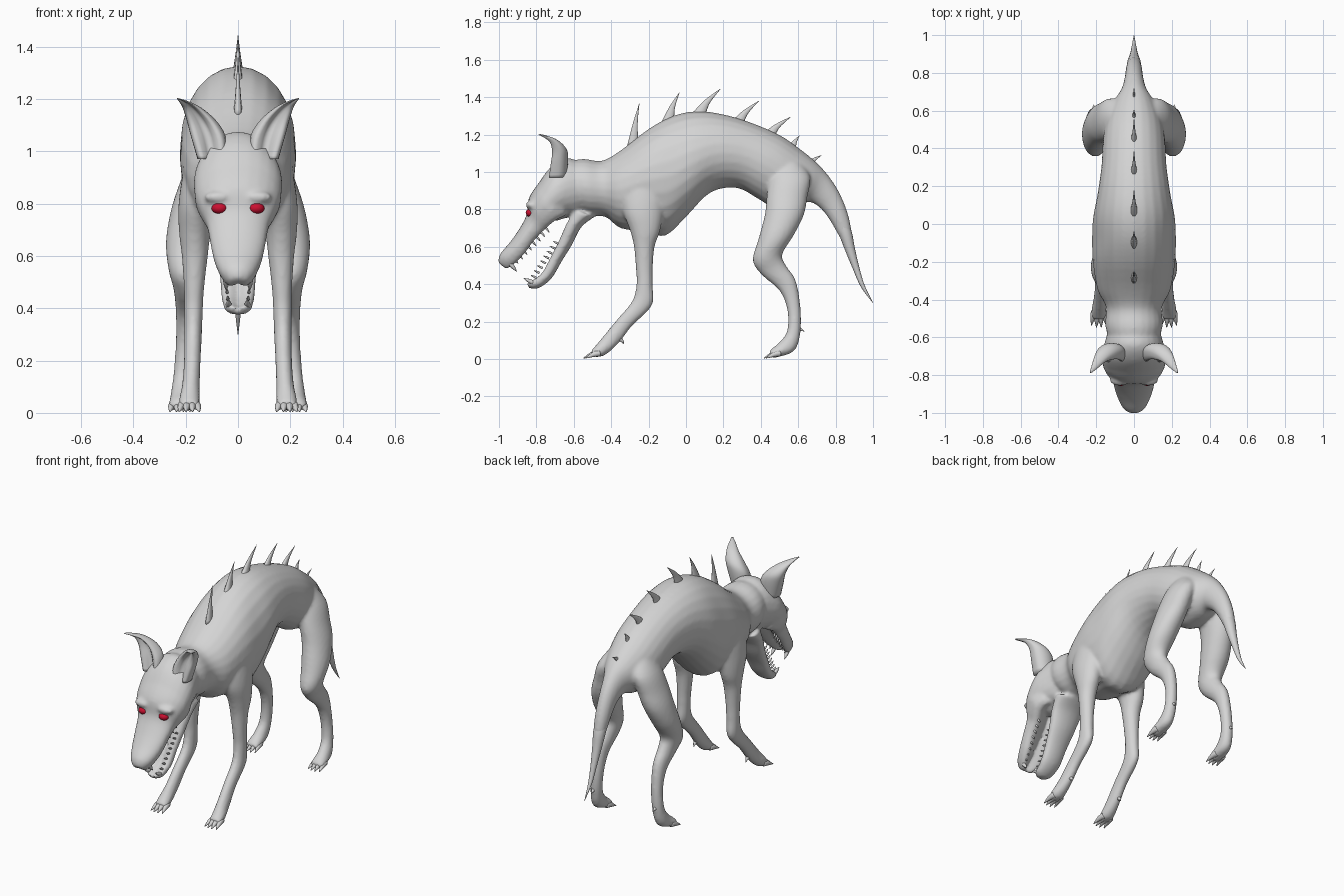
import bpy
import bmesh
import math
from mathutils import Vector, Matrix

default_cube = bpy.data.objects.get("Cube")
if default_cube:
    bpy.data.objects.remove(default_cube, do_unlink=True)


def make_material(name, colour):
    material = bpy.data.materials.new(name)
    material.use_nodes = True
    material.diffuse_color = colour
    material.node_tree.nodes["Principled BSDF"].inputs["Base Color"].default_value = colour
    return material


hide_grey = make_material("hide grey", (.66, .66, .66, 1))
eye_red = make_material("eye red", (.6, .005, .03, 1))


def finish(bm, name, material=hide_grey, mirror=False):
    """Turn a bmesh into a smooth shaded object, optionally mirrored across x."""
    bmesh.ops.recalc_face_normals(bm, faces=bm.faces)
    for face in bm.faces:
        face.smooth = True
    mesh = bpy.data.meshes.new(name)
    bm.to_mesh(mesh)
    bm.free()
    mesh.materials.append(material)
    obj = bpy.data.objects.new(name, mesh)
    bpy.context.scene.collection.objects.link(obj)
    if mirror:
        obj.modifiers.new("mirror", 'MIRROR')
    return obj


def add_rings(bm, rings, dent=0, count=24):
    """Skin a run of elliptical rings; dent hollows the +v side between two rims."""
    previous = None
    for centre, u, v in rings:
        loop = []
        for i in range(count):
            angle = math.tau * i / count
            s = math.sin(angle)
            if s > 0:
                s += dent * (abs(math.sin(2 * angle)) - s)
            loop.append(bm.verts.new(centre + u * math.cos(angle) + v * s))
        if previous:
            for i in range(count):
                j = (i + 1) % count
                bm.faces.new((previous[i], previous[j], loop[j], loop[i]))
        else:
            bm.faces.new(loop[::-1])
        previous = loop
    bm.faces.new(previous)


def resample(rows, steps=4):
    """Smooth spline through rows of numbers."""
    result = []
    last = len(rows) - 1
    for i in range(last):
        a, b, c, d = (rows[max(0, min(last, i + k))] for k in (-1, 0, 1, 2))
        for step in range(steps):
            t = step / steps
            result.append([q + t / 2 * (r - p + t * (2*p - 5*q + 4*r - s + t * (3*(q - r) + s - p)))
                           for p, q, r, s in zip(a, b, c, d)])
    result.append(list(rows[-1]))
    return result


def loft(bm, rows, sides=(1,), dent=0):
    """Each row: outline point y z, opposite outline point y z, centre x, half width."""
    for side in sides:
        rings = []
        for y1, z1, y2, z2, x, width in resample(rows):
            first, second = Vector((0, y1, z1)), Vector((0, y2, z2))
            centre = (first + second) / 2 + Vector((x * side, 0, 0))
            rings.append((centre, Vector((width, 0, 0)), (first - second) / 2))
        add_rings(bm, rings, dent)


def horn(bm, points, radii, flat=1, count=10):
    """Tapered tube along a path; flat scales its width across x."""
    rows = resample([(*p, r) for p, r in zip(points, radii)])
    path = [Vector(row[:3]) for row in rows]
    rings = []
    for i, point in enumerate(path):
        tangent = (path[min(i + 1, len(path) - 1)] - path[max(i - 1, 0)]).normalized()
        u = Vector((1, 0, 0))
        u = (u - tangent * u.dot(tangent)).normalized()
        radius = max(rows[i][3], .0008)
        rings.append((point, u * radius * flat, tangent.cross(u) * radius))
    add_rings(bm, rings, count=count)


def ball(bm, centre, size):
    bmesh.ops.create_uvsphere(bm, u_segments=24, v_segments=14, radius=1,
                              matrix=Matrix.Translation(centre) @ Matrix.Diagonal((*size, 1)))


# Arched trunk and neck, running into the root of the tail
body = bmesh.new()
loft(body, [
    (-.66, 1.05, -.62, .82, 0, .12), (-.55, 1.07, -.53, .77, 0, .152),
    (-.45, 1.06, -.43, .76, 0, .148), (-.35, 1.115, -.35, .70, 0, .192),
    (-.2, 1.23, -.22, .68, 0, .217), (-.07, 1.30, -.11, .66, 0, .222),
    (.06, 1.325, 0, .76, 0, .217), (.2, 1.308, .13, .89, 0, .192),
    (.35, 1.263, .27, .915, 0, .172), (.5, 1.198, .38, .86, 0, .165),
    (.6, 1.13, .47, .81, 0, .15), (.685, 1.062, .59, .82, 0, .11),
    (.75, .995, .66, .84, 0, .068), (.812, .905, .725, .8, 0, .05),
    (.858, .8, .78, .725, 0, .043), (.883, .7, .825, .645, 0, .034),
    (.885, .62, .862, .605, 0, .014)])

# Skull
loft(body, [
    (-.56, 1.05, -.52, .8, 0, .13), (-.64, 1.075, -.58, .76, 0, .15),
    (-.72, 1.03, -.64, .755, 0, .168), (-.785, .945, -.69, .74, 0, .166),
    (-.835, .86, -.73, .74, 0, .14)])
for side in (1, -1):
    ball(body, (side * .075, -.825, .824), (.055, .032, .024))

# Upper snout with a hollow palate
loft(body, [
    (-.64, .755, -.72, 1.02, 0, .15), (-.69, .735, -.785, .945, 0, .167),
    (-.73, .705, -.84, .86, 0, .147), (-.765, .675, -.853, .77, 0, .12),
    (-.81, .63, -.895, .69, 0, .108), (-.865, .555, -.945, .62, 0, .092),
    (-.92, .5, -.995, .56, 0, .066), (-.955, .477, -1.004, .515, 0, .036)], dent=.75)

# Open lower jaw with a hollow upper side
loft(body, [
    (-.6, .8, -.49, .76, 0, .11), (-.645, .72, -.56, .705, 0, .1),
    (-.68, .64, -.61, .61, 0, .085), (-.725, .55, -.66, .53, 0, .072),
    (-.775, .46, -.72, .43, 0, .064), (-.83, .42, -.79, .378, 0, .052),
    (-.855, .41, -.84, .38, 0, .028)], dent=.7)

# Front legs
loft(body, [
    (-.3, 1.02, -.14, 1.02, .12, .06), (-.34, .92, -.1, .92, .135, .075),
    (-.34, .8, -.12, .78, .155, .073),
    (-.3, .69, -.14, .68, .165, .06), (-.278, .6, -.168, .6, .165, .05),
    (-.268, .48, -.178, .48, .168, .039), (-.265, .4, -.178, .39, .17, .036),
    (-.288, .31, -.182, .285, .172, .034), (-.37, .21, -.29, .175, .175, .032),
    (-.44, .125, -.36, .085, .18, .034), (-.485, .07, -.435, .02, .186, .04),
    (-.51, .042, -.49, .01, .186, .036)], sides=(1, -1))

# Hind legs
loft(body, [
    (.5, 1.08, .62, 1.05, .07, .05), (.45, .98, .665, .97, .115, .07),
    (.432, .88, .65, .87, .148, .076), (.422, .775, .63, .77, .178, .079),
    (.387, .64, .575, .66, .2, .076),
    (.357, .53, .515, .56, .205, .06), (.4, .455, .535, .5, .2, .047),
    (.5, .365, .587, .42, .2, .038), (.542, .26, .612, .28, .204, .034),
    (.54, .15, .612, .14, .213, .034), (.5, .09, .58, .045, .22, .038),
    (.46, .057, .49, .01, .222, .042), (.445, .038, .455, .01, .222, .036)], sides=(1, -1))

# Fuse the body into one skin
hide = finish(body, "body")
remesh = hide.modifiers.new("fuse", 'REMESH')
remesh.mode = 'VOXEL'
remesh.voxel_size = .01
remesh.use_smooth_shade = True
smooth = hide.modifiers.new("soften", 'SMOOTH')
smooth.factor = .5
smooth.iterations = 5

# Thin end of the tail
tail = bmesh.new()
horn(tail, [(0, .81, .775), (0, .85, .68), (0, .876, .59),
            (0, .908, .49), (0, .945, .39), (0, 1, .3)],
     [.034, .035, .027, .018, .011, .001], flat=1.05, count=16)
finish(tail, "tail")

# Row of back spines: base y z, tip y z, base radius
spines = bmesh.new()
for y1, z1, y2, z2, radius in [
        (-.285, 1.135, -.25, 1.365, .032), (-.1, 1.25, -.035, 1.425, .038),
        (.06, 1.285, .185, 1.445, .042), (.265, 1.24, .39, 1.38, .04),
        (.435, 1.18, .56, 1.295, .038), (.56, 1.11, .607, 1.195, .032),
        (.66, 1.04, .725, 1.09, .024)]:
    middle = (0, y1 * .6 + y2 * .4, z1 * .46 + z2 * .54)
    horn(spines, [(0, y1, z1), middle, (0, y2, z2)], [radius, radius * .42, .001], flat=.55)
finish(spines, "back_spines")

# Cupped ears
ears = bmesh.new()
loft(ears, [
    (-.735, .97, -.64, .97, .1, .055), (-.725, 1.045, -.63, 1.07, .114, .066),
    (-.717, 1.11, -.64, 1.125, .14, .056), (-.73, 1.16, -.685, 1.17, .175, .036),
    (-.765, 1.187, -.74, 1.193, .207, .018), (-.79, 1.2, -.78, 1.203, .23, .004)], dent=.85)
finish(ears, "ears", mirror=True)

# Eyes, tucked under the brows
eyes = bmesh.new()
ball(eyes, (.07, -.829, .782), (.031, .028, .023))
finish(eyes, "eyes", eye_red, mirror=True)

# Toes, four to a foot, and the small claw behind each ankle
toes = bmesh.new()
for x, tip_y, height in [(.186, -.552, .032), (.222, .413, .032)]:
    for k in (-1.5, -.5, .5, 1.5):
        reach = .01 * abs(k)
        horn(toes, [(x + k * .016, tip_y + .09, height), (x + k * .021, tip_y + .042 + reach, height - .008),
                    (x + k * .026, tip_y + reach, .005)], [.018, .014, .002])
horn(toes, [(.18, -.37, .11), (.18, -.345, .1), (.18, -.332, .08)], [.014, .01, .001])
horn(toes, [(.213, .59, .165), (.213, .61, .16), (.213, .632, .148)], [.016, .01, .001])
finish(toes, "toes", mirror=True)

# Small teeth along both jaws, with larger fangs in front
teeth = bmesh.new()
for start, end, lean in [
        ((.045, -.935, .505), (.09, -.745, .695), (0, .012, -.015)),
        ((.036, -.825, .412), (.06, -.69, .62), (0, -.017, .008))]:
    start, end, lean = Vector(start), Vector(end), Vector(lean)
    for i in range(9):
        root = start.lerp(end, i / 8)
        size = 2 if i == 0 else 1
        horn(teeth, [root - lean * .5, root + lean * .5 * size, root + lean * 1.25 * size],
             [.006 * size, .005 * size, .001], count=8)
finish(teeth, "teeth", mirror=True)
